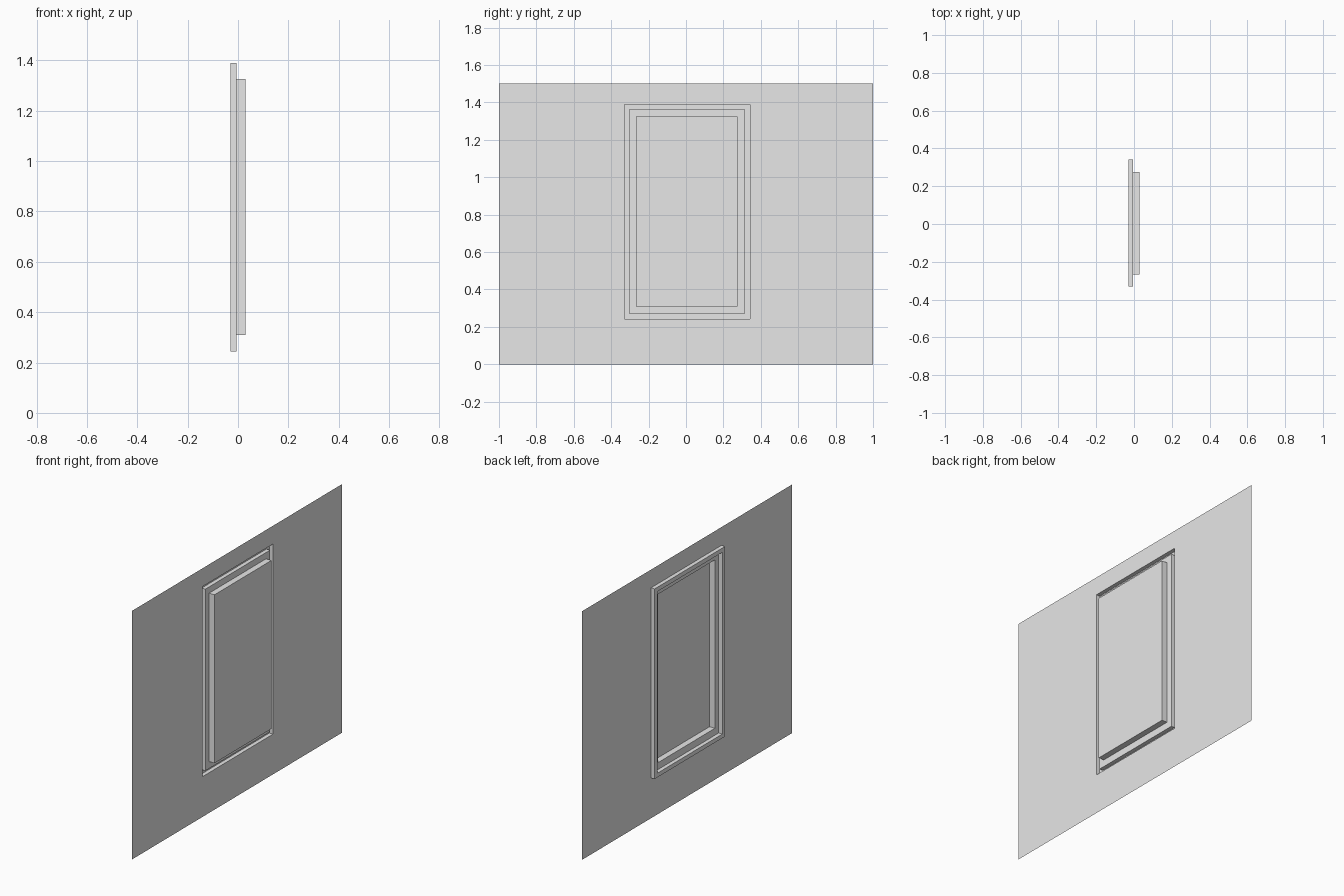
import bpy
import bmesh

cube = bpy.data.objects.get("Cube")
if cube:
    bpy.data.objects.remove(cube, do_unlink=True)

# Plain grey for the whole panel
GREY = (0.8, 0.8, 0.8, 1.0)
grey = bpy.data.materials.new("plain_grey")
grey.use_nodes = True
grey.diffuse_color = GREY
grey.node_tree.nodes["Principled BSDF"].inputs["Base Color"].default_value = GREY

# Depths along x and rectangles as (y min, y max, z min, z max)
SHEET, GROOVE, RAISED = -0.006, -0.03, 0.03
BORDER = (-1.0, 1.0, 0.0, 1.5)
OUTER = (-0.33, 0.342, 0.243, 1.39)
MIDDLE = (-0.303, 0.314, 0.268, 1.364)
INNER = (-0.267, 0.276, 0.31, 1.326)

# Profile from the border inwards: sheet, groove, flat ledge, raised field
PROFILE = [
    (BORDER, SHEET),
    (OUTER, SHEET), (OUTER, GROOVE),
    (MIDDLE, GROOVE), (MIDDLE, SHEET),
    (INNER, SHEET), (INNER, RAISED),
]


def add_ring(bm, rect, x):
    y0, y1, z0, z1 = rect
    return [bm.verts.new((x, y, z))
            for y, z in ((y0, z0), (y1, z0), (y1, z1), (y0, z1))]


# Wall sheet with pressed groove and raised panel, one open surface
bm = bmesh.new()
rings = [add_ring(bm, rect, x) for rect, x in PROFILE]
for a, b in zip(rings, rings[1:]):
    for i in range(4):
        j = (i + 1) % 4
        bm.faces.new((a[i], a[j], b[j], b[i]))
bm.faces.new(rings[-1])

mesh = bpy.data.meshes.new("wall_panel")
bm.to_mesh(mesh)
bm.free()
mesh.materials.append(grey)
panel = bpy.data.objects.new("wall_panel", mesh)
bpy.context.collection.objects.link(panel)
